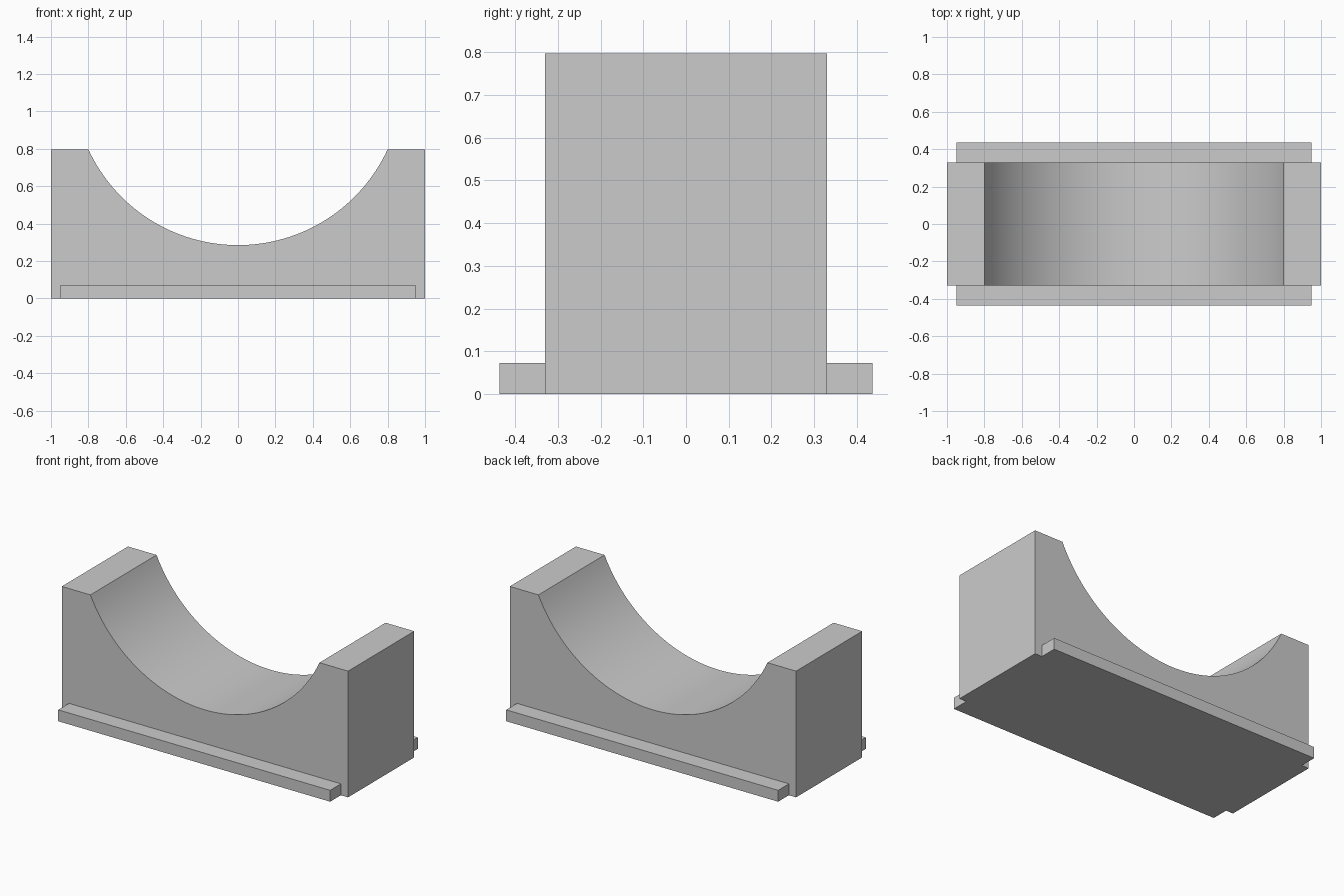
import bpy, bmesh, math

cube = bpy.data.objects.get("Cube")
if cube:
    bpy.data.objects.remove(cube, do_unlink=True)

# One plain grey for everything
grey = bpy.data.materials.new("plain grey")
grey.use_nodes = True
colour = (0.6, 0.6, 0.6, 1)
grey.diffuse_color = colour
grey.node_tree.nodes["Principled BSDF"].inputs["Base Color"].default_value = colour

HALF_LENGTH, HALF_DEPTH, HEIGHT = 1.0, 0.33, 0.797
ARC_HALF, ARC_LOW, ARC_STEPS = 0.8, 0.285, 64


def extrude_profile(name, points, y0, y1):
    """Extrude an x-z outline from y0 to y1."""
    bm = bmesh.new()
    face = bm.faces.new([bm.verts.new((x, y0, z)) for x, z in points])
    result = bmesh.ops.extrude_face_region(bm, geom=[face])
    verts = [v for v in result["geom"] if isinstance(v, bmesh.types.BMVert)]
    bmesh.ops.translate(bm, verts=verts, vec=(0, y1 - y0, 0))
    bmesh.ops.recalc_face_normals(bm, faces=bm.faces)
    mesh = bpy.data.meshes.new(name)
    bm.to_mesh(mesh)
    bm.free()
    mesh.materials.append(grey)
    obj = bpy.data.objects.new(name, mesh)
    bpy.context.collection.objects.link(obj)
    return obj


# Saddle block with a circular cradle cut into the top
sag = HEIGHT - ARC_LOW
radius = (ARC_HALF ** 2 + sag ** 2) / (2 * sag)
sweep = math.asin(ARC_HALF / radius)
angles = [sweep * (1 - 2 * i / ARC_STEPS) for i in range(ARC_STEPS + 1)]
cradle = [(radius * math.sin(a), ARC_LOW + radius * (1 - math.cos(a))) for a in angles]
outline = [(-HALF_LENGTH, 0), (HALF_LENGTH, 0), (HALF_LENGTH, HEIGHT)]
outline += cradle + [(-HALF_LENGTH, HEIGHT)]
block = extrude_profile("saddle_block", outline, -HALF_DEPTH, HALF_DEPTH)
bpy.context.view_layer.objects.active = block
block.select_set(True)
bpy.ops.object.shade_smooth_by_angle(angle=math.radians(25))

# Foot rails along the front and back
rail = [(-0.95, 0), (0.95, 0), (0.95, 0.072), (-0.95, 0.072)]
for name, side in (("front_rail", -1), ("back_rail", 1)):
    extrude_profile(name, rail, side * HALF_DEPTH, side * 0.437)
